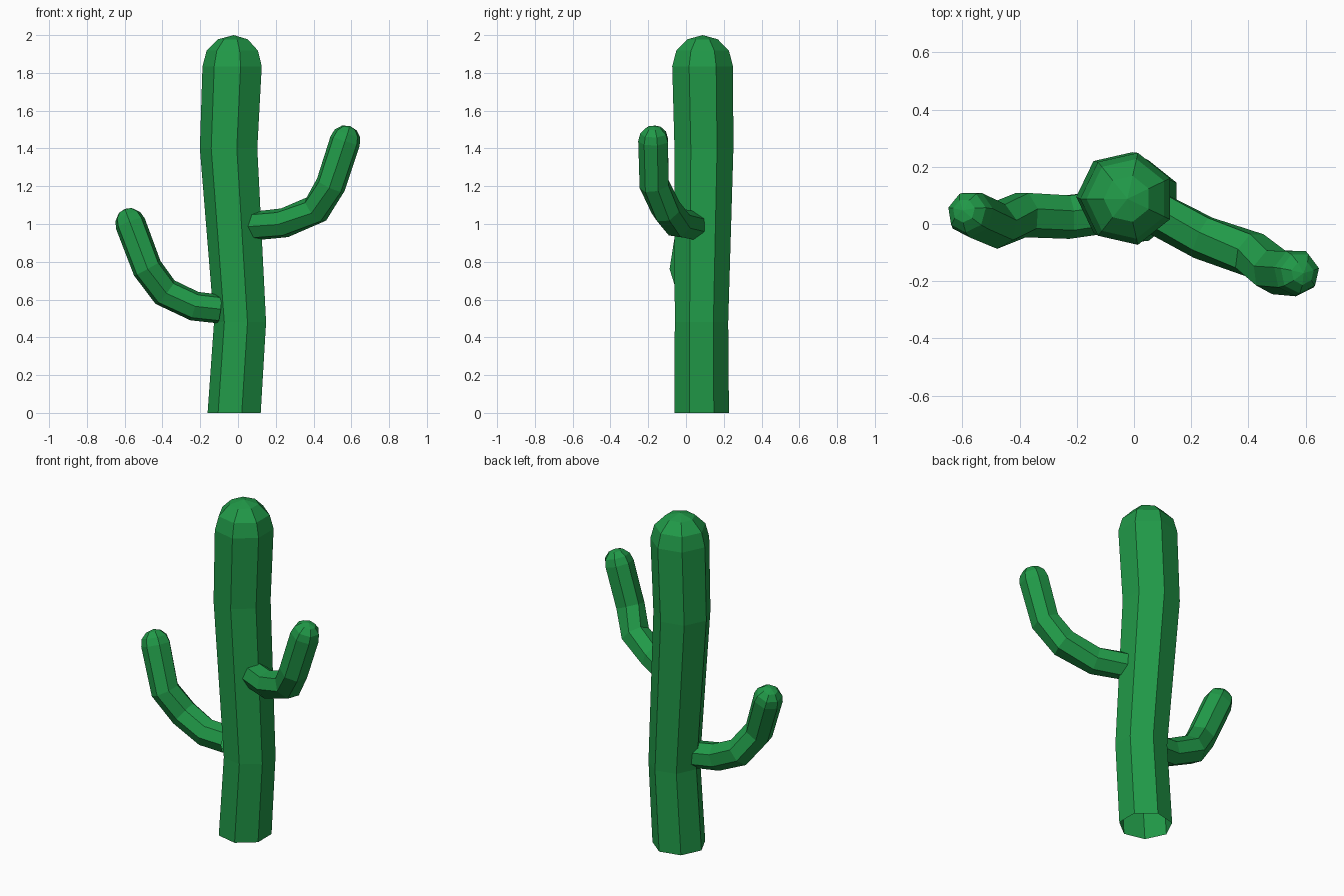
import bpy, bmesh
from math import pi, sin, cos
from mathutils import Vector

if "Cube" in bpy.data.objects:
    bpy.data.objects.remove(bpy.data.objects["Cube"])

SIDES = 7
green = bpy.data.materials.new("cactus_green")
green.diffuse_color = (0.015, 0.32, 0.065, 1)
green.use_nodes = True
green.node_tree.nodes["Principled BSDF"].inputs["Base Color"].default_value = green.diffuse_color


def limb(name, path, ref, upright=False):
    """Open-bottomed seven-sided tube along (x, y, z, radius) points, with a domed tip."""
    pts = [Vector(p[:3]) for p in path]
    rad = [p[3] for p in path]
    bm = bmesh.new()

    def ring(c, r, t):
        u = (ref - t * ref.dot(t)).normalized()
        v = t.cross(u)
        return [bm.verts.new(c + r * (cos(2 * pi * i / SIDES) * u + sin(2 * pi * i / SIDES) * v))
                for i in range(SIDES)]

    rings = []
    for i, c in enumerate(pts):
        before = (c - pts[i - 1]).normalized() if i else Vector()
        after = (pts[i + 1] - c).normalized() if i < len(pts) - 1 else Vector()
        t = Vector((0, 0, 1)) if upright else (before + after).normalized()
        rings.append(ring(c, rad[i], t))
    # Hemispherical tip
    end, r = pts[-1], rad[-1]
    for a in (pi / 6, pi / 3):
        rings.append(ring(end + t * r * sin(a), r * cos(a), t))
    apex = bm.verts.new(end + t * r)
    for a, b in zip(rings, rings[1:]):
        for i in range(SIDES):
            j = (i + 1) % SIDES
            bm.faces.new((a[i], a[j], b[j], b[i]))
    for i in range(SIDES):
        bm.faces.new((rings[-1][i], rings[-1][(i + 1) % SIDES], apex))
    mesh = bpy.data.meshes.new(name)
    bm.to_mesh(mesh)
    bm.free()
    mesh.materials.append(green)
    bpy.context.collection.objects.link(bpy.data.objects.new(name, mesh))


# Trunk, slightly wavering
limb("trunk", [(-0.013, 0.083, 0, 0.148), (0.018, 0.082, 0.48, 0.145),
               (-0.042, 0.095, 1.40, 0.16), (-0.023, 0.088, 1.835, 0.165)],
     Vector((-1, 0, 0)), upright=True)

# Arms curving out and up
front = Vector((0, -1, 0))
limb("right_arm", [(0.09, 0.035, 0.99, 0.078), (0.24, -0.045, 1.005, 0.08), (0.41, -0.105, 1.075, 0.082),
                   (0.49, -0.165, 1.205, 0.082), (0.567, -0.17, 1.44, 0.083)], front)
limb("left_arm", [(-0.10, 0.045, 0.55, 0.078), (-0.23, 0.028, 0.565, 0.08), (-0.385, 0.035, 0.638, 0.082),
                  (-0.48, -0.005, 0.765, 0.082), (-0.57, 0.035, 1.003, 0.083)], front)
